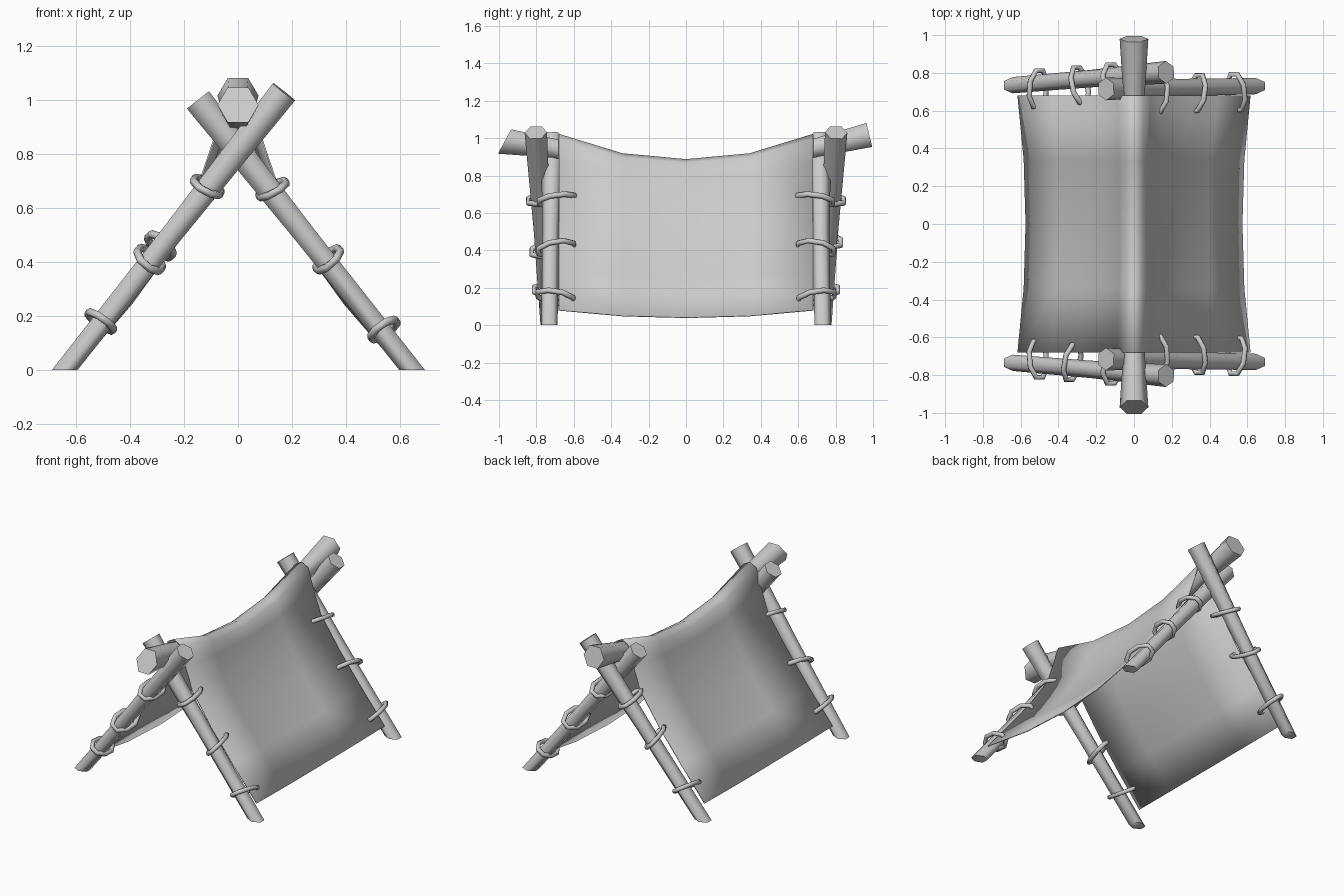
import bpy, bmesh, math
from mathutils import Vector

if "Cube" in bpy.data.objects:
    bpy.data.objects.remove(bpy.data.objects["Cube"], do_unlink=True)

GREY = (0.6, 0.6, 0.6, 1)
grey = bpy.data.materials.new("plain_grey")
grey.use_nodes = True
grey.diffuse_color = GREY
grey.node_tree.nodes["Principled BSDF"].inputs["Base Color"].default_value = GREY


def finish(name, bm, angle):
    bmesh.ops.recalc_face_normals(bm, faces=bm.faces)
    mesh = bpy.data.meshes.new(name)
    bm.to_mesh(mesh)
    bm.free()
    mesh.materials.append(grey)
    obj = bpy.data.objects.new(name, mesh)
    bpy.context.collection.objects.link(obj)
    bpy.ops.object.select_all(action='DESELECT')
    obj.select_set(True)
    bpy.context.view_layer.objects.active = obj
    bpy.ops.object.shade_smooth_by_angle(angle=math.radians(angle))
    return obj


def log(name, path, radii, side, sides=6, on_ground=False, slant=0):
    """Tapered log through the path points; side sets the hexagon's orientation."""
    pts = [Vector(p) for p in path]
    bm = bmesh.new()
    rings = []
    for i, p in enumerate(pts):
        axis = (pts[min(i + 1, len(pts) - 1)] - pts[max(i - 1, 0)]).normalized()
        u = (Vector(side) - axis * axis.dot(Vector(side))).normalized()
        v = axis.cross(u)
        ring = []
        for k in range(sides):
            a = math.tau * k / sides
            co = p + (u * math.cos(a) + v * math.sin(a)) * radii[i]
            if i == 0:
                co.y += slant * (co.z - p.z)       # obliquely cut first end
                if on_ground:
                    co -= axis * (co.z / axis.z)   # foot sawn flat on the ground
            ring.append(bm.verts.new(co))
        rings.append(ring)
    for a, b in zip(rings, rings[1:]):
        for k in range(sides):
            n = (k + 1) % sides
            bm.faces.new((a[k], a[n], b[n], b[k]))
    bm.faces.new(rings[0])
    bm.faces.new(rings[-1])
    return finish(name, bm, 62)


def lashing(name, centre, axis, reach, width, tube=0.015, major=8, minor=6):
    """Oval rope loop around a leg, long in y so that it catches the cloth."""
    axis = Vector(axis).normalized()
    u = Vector((0, 1, 0))
    u = (u - axis * axis.dot(u)).normalized()
    v = axis.cross(u)
    bm = bmesh.new()
    rings = []
    for i in range(major):
        a = math.tau * (i + 0.5) / major
        p = Vector(centre) + u * math.cos(a) * reach + v * math.sin(a) * width
        out = (u * math.cos(a) * width + v * math.sin(a) * reach).normalized()
        rings.append([bm.verts.new(p + (out * math.cos(b) + axis * math.sin(b)) * tube)
                      for b in (math.tau * k / minor for k in range(minor))])
    for i in range(major):
        a, b = rings[i], rings[(i + 1) % major]
        for k in range(minor):
            n = (k + 1) % minor
            bm.faces.new((a[k], a[n], b[n], b[k]))
    return finish(name, bm, 65)


# Sagging ridge log with flared ends
log("ridge_log",
    [(0, -0.97, 0.982), (0, -0.7, 0.945), (0, -0.34, 0.855), (0, 0, 0.825),
     (0, 0.34, 0.855), (0, 0.7, 0.95), (0, 0.98, 1.017)],
    [0.076, 0.058, 0.05, 0.048, 0.05, 0.058, 0.076], (1, 0, 0), slant=0.4)

# Crossed legs and their rope lashings at both gables
for end, sy in (("front", -1), ("back", 1)):
    legs = {
        "right": (Vector((-0.642, 0.735 * sy, 0)), Vector((0.17, 0.803 * sy, 1.03))),
        "left": (Vector((0.645, 0.73 * sy, 0)), Vector((-0.148, 0.715 * sy, 1.0))),
    }
    for side, (foot, top) in legs.items():
        log(f"{end}_{side}_leg", [foot, foot.lerp(top, 0.5), top],
            [0.043, 0.046, 0.06], (0, 1, 0), on_ground=True)
        if side == "left":
            heights, outward = (0.15, 0.41, 0.67), 0.014
        else:
            heights, outward = (0.18, 0.41 if end == "front" else 0.46, 0.68), -0.008
        for i, h in enumerate(heights):
            c = foot.lerp(top, h / top.z) + Vector((outward, -0.03 * sy, 0))
            tilt = Vector((0, (-0.2, 0.2, 0.2)[i] * sy, (0.1, -0.1, 0.35)[i]))
            lashing(f"{end}_{side}_lashing_{i + 1}", c, (top - foot).normalized() + tilt,
                    0.104, 0.058)

# Cloth draped over the ridge, sagging between the gables
half_end = [(0, 1.02), (0.045, 0.995), (0.083, 0.87), (0.137, 0.71),
            (0.28, 0.5), (0.44, 0.295), (0.615, 0.08)]
half_mid = [(0, 0.885), (0.045, 0.865), (0.075, 0.79), (0.125, 0.65),
            (0.25, 0.445), (0.395, 0.245), (0.572, 0.04)]


def full(half):
    return [(-x, z) for x, z in reversed(half[1:])] + half


bm = bmesh.new()
rows = []
for y, t in ((-0.68, 0), (-0.34, 0.77), (0, 1), (0.34, 0.77), (0.68, 0)):
    rows.append([bm.verts.new((a[0] + (b[0] - a[0]) * t, y, a[1] + (b[1] - a[1]) * t))
                 for a, b in zip(full(half_end), full(half_mid))])
for a, b in zip(rows, rows[1:]):
    for k in range(len(a) - 1):
        bm.faces.new((a[k], a[k + 1], b[k + 1], b[k]))
cloth = finish("cloth_cover", bm, 70)
thick = cloth.modifiers.new("thickness", 'SOLIDIFY')
thick.thickness = 0.006
thick.offset = 0
